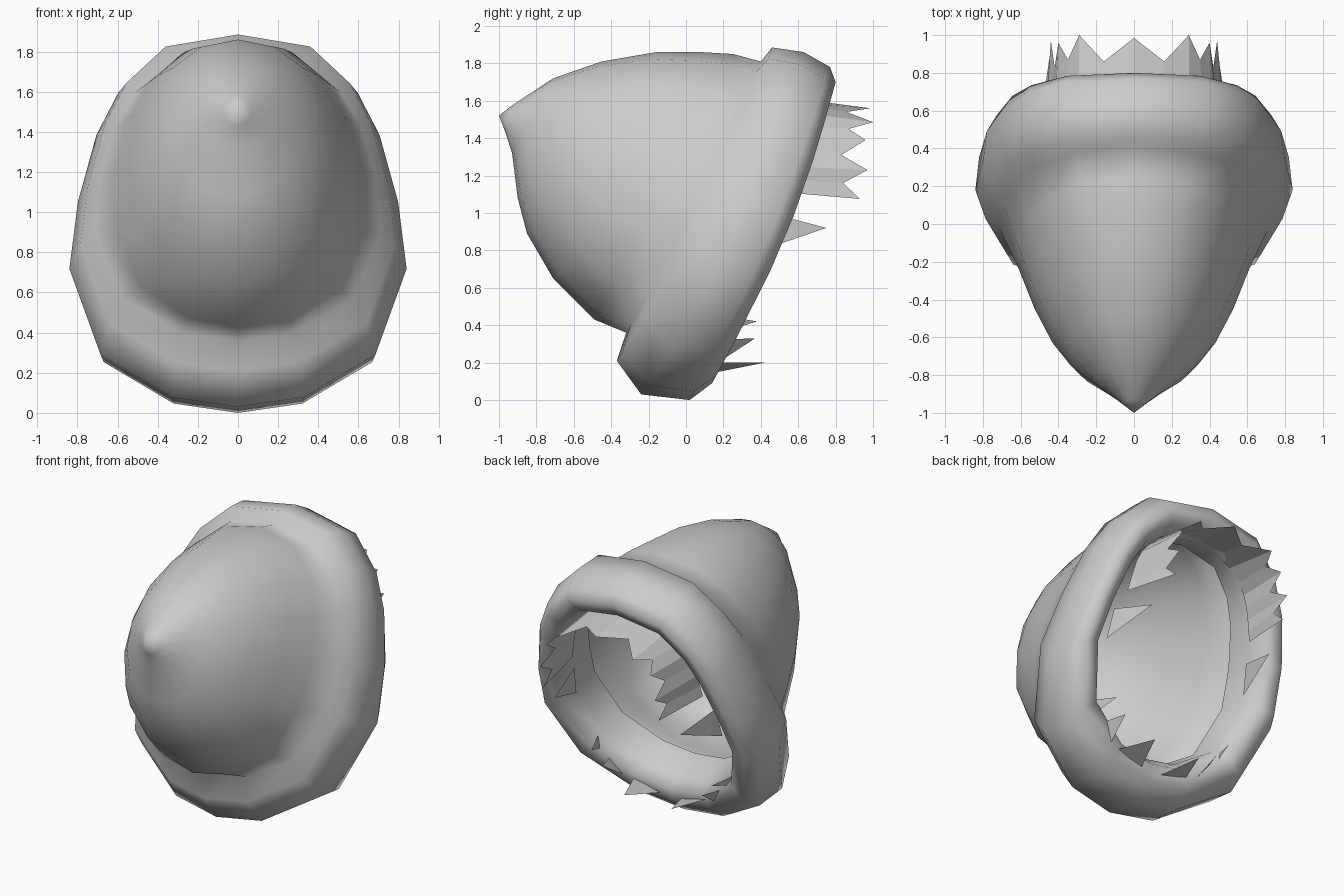
import bpy, math

if "Cube" in bpy.data.objects:
    bpy.data.objects.remove(bpy.data.objects["Cube"])

grey = bpy.data.materials.new("plain_grey")
grey.diffuse_color = (0.6, 0.6, 0.6, 1)
grey.use_nodes = True
grey.node_tree.nodes["Principled BSDF"].inputs["Base Color"].default_value = grey.diffuse_color

# Half outline of a hood ring: (share of half width, share of the way from top to bottom)
HALF = [(0, 0), (.46, .036), (.71, .145), (.84, .26), (.95, .443),
        (1, .624), (.815, .858), (.39, .974), (0, 1)]
OUTLINE = HALF + [(-x, t) for x, t in HALF[-2:0:-1]]
N = len(OUTLINE)


def ring(top, bottom, width, bulge=0.0, roundness=0.0):
    """Tilted ring through a top and a bottom (y, z) point."""
    pts = []
    for i, (x, t) in enumerate(OUTLINE):
        a = 2 * math.pi * i / N
        x += (math.sin(a) - x) * roundness
        t += ((1 - math.cos(a)) / 2 - t) * roundness
        y = top[0] + (bottom[0] - top[0]) * t + bulge * math.sin(math.pi * t)
        pts.append((x * width, y, top[1] + (bottom[1] - top[1]) * t))
    return pts


def make(name, verts, faces, smooth=True):
    me = bpy.data.meshes.new(name)
    me.from_pydata(verts, [], faces)
    me.materials.append(grey)
    ob = bpy.data.objects.new(name, me)
    bpy.context.collection.objects.link(ob)
    for p in me.polygons:
        p.use_smooth = smooth
    return ob


def loft(name, rings, tip=None):
    verts = [v for r in rings for v in r]
    faces = [(k * N + i, k * N + (i + 1) % N, (k + 1) * N + (i + 1) % N, (k + 1) * N + i)
             for k in range(len(rings) - 1) for i in range(N)]
    if tip:
        verts.append(tip)
        faces += [(len(verts) - 1, (i + 1) % N, i) for i in range(N)]
    return make(name, verts, faces)


# Pointed hood and its thick rolled rim, one continuous skin
loft("hood", [
    ring((-.93, 1.575), (-.965, 1.43), .065, roundness=1),
    ring((-.71, 1.72), (-.93, 1.32), .20, roundness=1),
    ring((-.45, 1.81), (-.90, 1.08), .345, roundness=.9),
    ring((-.16, 1.86), (-.85, .89), .46, roundness=.8),
    ring((.08, 1.86), (-.71, .65), .555, roundness=.7),
    ring((.25, 1.85), (-.49, .43), .635, roundness=.5),
    ring((.40, 1.81), (-.32, .36), .72, .03, .2),
    ring((.46, 1.885), (-.37, .21), .785, .09),
    ring((.63, 1.86), (-.24, .03), .84, .10),
    ring((.77, 1.78), (.02, 0), .82, .055),
    ring((.80, 1.70), (.14, .09), .765, .07),
    ring((.75, 1.62), (.17, .20), .665, .06),
    ring((.63, 1.60), (.08, .28), .605, .04),
    ring((.47, 1.65), (-.10, .34), .605, .02),
], tip=(0, -1, 1.52))

# Fringe: an arch of jagged hair under the top of the rim (half, then mirrored)
edge = [(0, .985, 1.56), (.16, .86, 1.54), (.29, 1.0, 1.485), (.35, .87, 1.45),
        (.40, .96, 1.39), (.42, .83, 1.31), (.44, .97, 1.23), (.44, .84, 1.16), (.44, .93, 1.075)]
base = [(0, .60, 1.61), (.17, .60, 1.59), (.29, .59, 1.54), (.37, .58, 1.47),
        (.42, .57, 1.40), (.45, .56, 1.33), (.47, .55, 1.25), (.485, .54, 1.18), (.50, .53, 1.11)]
mirror = lambda row: [(-x, y, z) for x, y, z in row[:0:-1]] + row
front, back = mirror(edge), mirror(base)
n = len(front)
make("fringe", front + back, [(i, i + 1, n + i + 1, n + i) for i in range(n - 1)], False)

# Loose tufts on each side: two base corners and a tip
TUFTS = [((.54, .45, 1.00), (.56, .40, .80), (.48, .75, .92)),
         ((.55, .14, .46), (.51, .12, .34), (.46, .38, .42)),
         ((.46, .12, .32), (.34, .14, .18), (.38, .37, .33)),
         ((.28, .17, .20), (.08, .17, .15), (.18, .42, .20))]
for side, s in (("left", -1), ("right", 1)):
    verts, faces = [], []
    for tuft in TUFTS:
        k = len(verts)
        verts += [(s * x, y, z) for x, y, z in tuft]
        faces.append((k, k + 1, k + 2))
    make("tufts_" + side, verts, faces, False)
